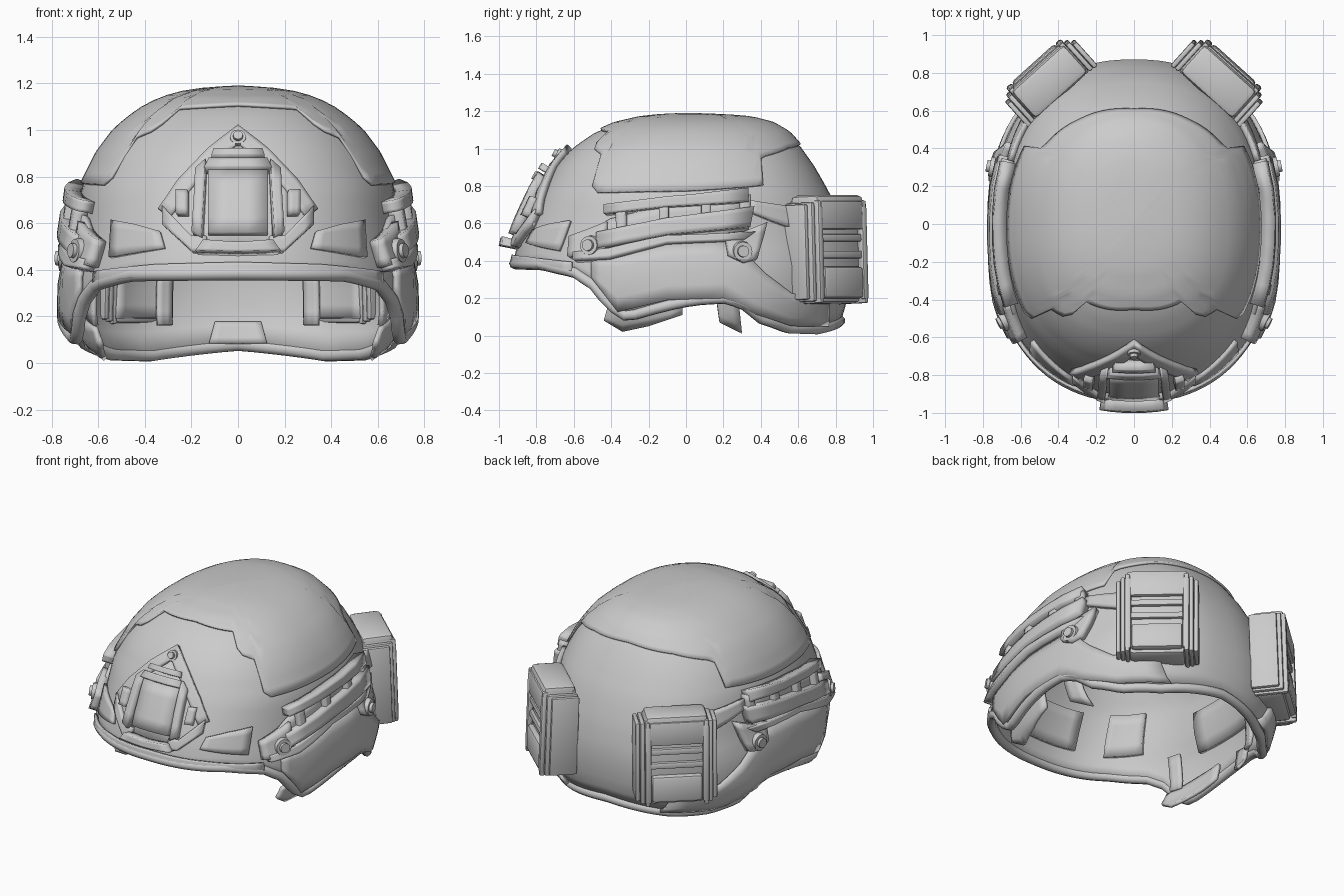
import bpy, bmesh, math
from mathutils import Matrix, Vector

if "Cube" in bpy.data.objects:
    bpy.data.objects.remove(bpy.data.objects["Cube"])

N = 2.3      # squareness of the horizontal sections
TOP = 1.178
# height, half width, front reach, back reach
SECTIONS = [(0.0, .665, .86, .77), (.08, .73, .88, .83), (.2, .757, .90, .865), (.38, .75, .925, .872),
            (.5, .71, .90, .855), (.6, .695, .86, .83), (.75, .675, .79, .775), (.9, .60, .70, .69),
            (1.0, .525, .61, .62), (1.08, .425, .495, .55), (1.13, .33, .38, .465),
            (1.16, .22, .25, .35), (1.172, .12, .14, .2), (1.178, .004, .004, .004)]
# angle from the front, height of the shell edge
RIM = [(0, .385), (35, .38), (52, .34), (60, .27), (66, .16), (72, .10), (82, .145), (92, .19), (101, .20),
       (108, .17), (116, .09), (130, .04), (150, .035), (180, .08)]
# lower edge of the raised crown panel, stepped at the front
CROWN = [(0, 1.10), (36, 1.085), (38, 1.0), (50, .96), (53, .76), (90, .77), (120, .80), (124, .95),
         (150, 1.0), (180, 1.02)]
SEG = 96


def lerp_table(table, k):
    if k <= table[0][0]:
        return table[0][1:]
    for a, b in zip(table, table[1:]):
        if k <= b[0]:
            t = (k - a[0]) / (b[0] - a[0])
            return tuple(p + (q - p) * t for p, q in zip(a[1:], b[1:]))
    return table[-1][1:]


def polar(deg, z, off=0):
    w, f, b = lerp_table(SECTIONS, z)
    s, c = math.sin(math.radians(deg)), math.cos(math.radians(deg))
    pw = lambda v: math.copysign(abs(v) ** (2 / N), v)
    return Vector(((w + off) * pw(s), -(f + off if c > 0 else b + off) * pw(c), z))


def front(x, z, off=0):
    w, f, b = lerp_table(SECTIONS, z)
    return Vector((x, -(f + off) * max(.02, 1 - (abs(x) / (w + off)) ** N) ** (1 / N), z))


def side(y, z, off=0):
    w, f, b = lerp_table(SECTIONS, z)
    reach = (f if y < 0 else b) + off
    return Vector(((w + off) * max(.02, 1 - (abs(y) / reach) ** N) ** (1 / N), y, z))


def edge(table, deg):
    return lerp_table(table, deg if deg <= 180 else 360 - deg)[0]


def make(name, verts, faces, smooth=30):
    me = bpy.data.meshes.new(name)
    me.from_pydata(verts, [], faces)
    ob = bpy.data.objects.new(name, me)
    bpy.context.collection.objects.link(ob)
    bpy.context.view_layer.objects.active = ob
    bpy.ops.object.select_all(action='DESELECT')
    ob.select_set(True)
    bpy.ops.object.shade_smooth_by_angle(angle=math.radians(smooth))
    return ob


def mirror(ob):
    ob.modifiers.new("mirror", 'MIRROR').use_axis = (True, False, False)


def thicken(ob, thick):
    so = ob.modifiers.new("thickness", 'SOLIDIFY')
    so.thickness, so.offset = abs(thick), (1 if thick > 0 else -1)


def dome(name, table, rows, thick):
    """Closed dome from the given lower edge up to the crown."""
    vs = []
    for j in range(rows):
        s = math.sin(j / rows * math.pi / 2)
        for i in range(SEG):
            d = 360 * i / SEG
            lo = edge(table, d)
            vs.append(polar(d, lo + (TOP - lo) * s))
    vs.append((0, 0, TOP))
    fs = [(j * SEG + i, j * SEG + (i + 1) % SEG, (j + 1) * SEG + (i + 1) % SEG, (j + 1) * SEG + i)
          for j in range(rows - 1) for i in range(SEG)]
    last = (rows - 1) * SEG
    fs += [(last + i, last + (i + 1) % SEG, len(vs) - 1) for i in range(SEG)]
    thicken(make(name, vs, fs, 40), thick)


def patch(name, fn, low, high, off, thick, mir=True, sub=3, rows=4):
    """Panel wrapped on the shell between a lower and an upper outline."""
    cols = []
    for i in range(len(low) - 1):
        last = i == len(low) - 2
        for k in range(sub + (1 if last else 0)):
            t = k / sub
            cols.append((Vector(low[i]).lerp(Vector(low[i + 1]), t),
                         Vector(high[i]).lerp(Vector(high[i + 1]), t)))
    vs = []
    for a, b in cols:
        for j in range(rows + 1):
            p = a.lerp(b, j / rows)
            vs.append(fn(p.x, p.y, off))
    r = rows + 1
    fs = [(i * r + j, (i + 1) * r + j, (i + 1) * r + j + 1, i * r + j + 1)
          for i in range(len(cols) - 1) for j in range(rows)]
    ob = make(name, vs, fs)
    thicken(ob, thick)
    if mir:
        mirror(ob)


def solid(name, bm, matrix, mir):
    bm.transform(matrix)
    ob = make(name, [v.co[:] for v in bm.verts], [[v.index for v in f.verts] for f in bm.faces])
    bm.free()
    if mir:
        mirror(ob)


def box(name, size, loc, frame, bevel=.02):
    bm = bmesh.new()
    bmesh.ops.create_cube(bm, size=1)
    bmesh.ops.scale(bm, vec=size, verts=bm.verts)
    bmesh.ops.bevel(bm, geom=bm.edges[:], offset=bevel, segments=2, affect='EDGES', profile=.5)
    solid(name, bm, frame @ Matrix.Translation(loc), True)


def bolt(name, pos, direction, radius, mir=True):
    turn = Matrix.Translation(pos) @ Vector(direction).to_track_quat('Z', 'Y').to_matrix().to_4x4()
    for tag, rad, depth in (("washer", radius, .05), ("head", radius * .6, .085)):
        bm = bmesh.new()
        bmesh.ops.create_cone(bm, cap_ends=True, segments=12, radius1=rad, radius2=rad * .85, depth=depth)
        solid(name + "_" + tag, bm, turn, mir)


# Main shell and raised crown panel
dome("shell", RIM, 22, -.035)
dome("crown_panel", CROWN, 14, .013)

# Edge trim that follows the rim
cu = bpy.data.curves.new("edge_trim", 'CURVE')
cu.dimensions, cu.bevel_depth, cu.bevel_resolution = '3D', .03, 2
sp = cu.splines.new('POLY')
sp.points.add(SEG - 1)
sp.use_cyclic_u = True
for i in range(SEG):
    d = 360 * i / SEG
    sp.points[i].co = (*polar(d, edge(RIM, d), -.008), 1)
bpy.context.collection.objects.link(bpy.data.objects.new("edge_trim", cu))

# Flare over the ears and the nape
patch("ear_flare", side,
      [(-.5, .31), (-.36, .13), (-.1, .19), (.2, .20), (.36, .12), (.55, .06), (.75, .06)],
      [(-.5, .39), (-.36, .44), (-.1, .49), (.25, .50), (.42, .33), (.55, .23), (.75, .18)], 0, .022)
# Brow ridge
patch("brow_ridge", polar, [(-52, .34), (-25, .38), (0, .38), (25, .38), (52, .34)],
      [(-52, .39), (-25, .42), (0, .43), (25, .42), (52, .39)], 0, .018, mir=False, sub=6)

# Side rails: base plate, two bars, front wedge, rear foot, cross pieces
patch("rail_base", side, [(-.58, .42), (-.4, .43), (-.1, .50), (.33, .54)],
      [(-.58, .50), (-.4, .62), (-.1, .70), (.33, .73)], 0, .025)
patch("rail_upper_bar", side, [(-.42, .64), (-.1, .68), (.32, .705)],
      [(-.42, .69), (-.1, .735), (.32, .765)], 0, .07)
patch("rail_lower_bar", side, [(-.46, .45), (-.1, .53), (.33, .57)],
      [(-.46, .54), (-.1, .62), (.35, .68)], 0, .075)
patch("rail_bottom_lip", side, [(-.58, .39), (-.4, .40), (-.1, .48), (.3, .50)],
      [(-.58, .43), (-.4, .45), (-.1, .525), (.36, .545)], 0, .06)
patch("rail_front_wedge", side, [(-.61, .41), (-.5, .40), (-.42, .42)],
      [(-.60, .52), (-.5, .56), (-.41, .60)], 0, .055)
patch("rail_rear_foot", side, [(.22, .42), (.30, .38), (.37, .40)],
      [(.2, .54), (.3, .55), (.42, .60)], 0, .05)
for y in (-.36, -.14, .08, .28):
    z = .67 + y * .12
    patch("rail_cross_piece", side, [(y, z - .1), (y + .05, z - .1)], [(y, z + .04), (y + .05, z + .04)], 0, .06)
bolt("rail_front_bolt", side(-.51, .48, .05), (1, -.5, .1), .06)
bolt("rail_rear_bolt", side(.30, .45, .04), (1, .2, 0), .06)
# Strap link between the rail and the rear pouch
patch("rear_strap", side, [(.33, .66), (.45, .61), (.56, .57)], [(.33, .72), (.45, .70), (.58, .68)], 0, .03)

# Front mount: frame, centre plate, clip and foot
patch("mount_backing", front, [(-.31, .58), (-.18, .47), (0, .47), (.18, .47), (.31, .58)],
      [(-.31, .68), (-.18, .82), (0, .98), (.18, .82), (.31, .68)], 0, .02, mir=False)
patch("mount_frame_arm", front, [(0, .93), (.12, .83), (.21, .72), (.28, .62)],
      [(0, 1.0), (.13, .90), (.25, .77), (.33, .65)], 0, .035)
patch("mount_frame_leg", front, [(.13, .47), (.19, .47), (.31, .58)],
      [(.13, .53), (.19, .53), (.31, .66)], 0, .045)
patch("mount_side_post", front, [(.145, .52), (.185, .54)], [(.13, .84), (.17, .80)], 0, .075)
patch("mount_side_lug", front, [(.205, .62), (.25, .62)], [(.205, .72), (.25, .72)], 0, .065)
patch("mount_plate", front, [(-.125, .54), (.125, .54)], [(-.125, .80), (.125, .80)], 0, .06, mir=False)
patch("mount_top_bar", front, [(-.14, .80), (.14, .80)], [(-.12, .84), (.12, .84)], 0, .08, mir=False)
patch("mount_clip", front, [(-.11, .855), (.11, .855)], [(-.10, .885), (.10, .885)], 0, .075, mir=False)
patch("mount_foot", front, [(-.17, .465), (0, .46), (.17, .465)],
      [(-.14, .505), (0, .50), (.14, .505)], 0, .095, mir=False)
bolt("mount_bolt", front(0, .96, .025), (0, -1, .5), .04, mir=False)
# Fabric patches on the brow
patch("brow_patch", front, [(.31, .49), (.43, .47), (.54, .45)], [(.33, .56), (.43, .59), (.53, .61)], 0, .022)

# Rear pouches, turned outward and leaning slightly with the shell
pouch = (Matrix.Translation((.45, .757, .45)) @ Matrix.Rotation(math.radians(-42), 4, 'Z')
         @ Matrix.Rotation(math.radians(2), 4, 'X'))
box("pouch_body", (.34, .17, .54), (0, 0, -.01), pouch, .03)
box("pouch_flap", (.38, .20, .10), (0, .005, .25), pouch, .03)
box("pouch_flap_front", (.33, .03, .15), (0, .10, .19), pouch, .01)
box("pouch_pocket", (.31, .06, .17), (0, .09, -.17), pouch, .02)
for z in (-.02, .07):
    box("pouch_strap", (.35, .03, .04), (0, .09, z), pouch, .008)
for s in (-1, 1):
    for k in range(3):
        box("pouch_side_rib", (.028, .21 - .02 * k, .55 - .02 * k),
            (s * (.178 + .028 * k), .01 - .014 * k, -.005), pouch, .01)
    box("pouch_edge_binding", (.04, .035, .5), (s * .175, .10, -.01), pouch, .012)

# Inner pads and harness
for d, w, lo, hi in ((42, 10, .48, .72), (95, 15, .38, .62), (146, 13, .19, .42)):
    patch("inner_pad", polar, [(d - w, lo), (d, lo), (d + w, lo)], [(d - w, hi), (d, hi), (d + w, hi)], -.03, -.045)
patch("front_pad", polar, [(-16, .5), (0, .5), (16, .5)], [(-16, .72), (0, .72), (16, .72)], -.03, -.045, mir=False)
patch("nape_pad", polar, [(172, .08), (180, .08), (188, .08)], [(174, .17), (180, .17), (186, .17)], -.03, -.03,
      mir=False)
for d in (68, 112, 155):
    patch("harness_strap", polar, [(d - 3, .16), (d + 3, .16)], [(d - 3, .40), (d + 3, .40)], -.075, -.02)
patch("front_harness_tab", side, [(-.44, .08), (-.34, .02), (-.2, .05), (-.02, .11)],
      [(-.42, .15), (-.34, .17), (-.2, .20), (-.02, .22)], -.06, -.02)
patch("rear_harness_tab", side, [(.18, .07), (.30, .01)], [(.16, .22), (.28, .20)], -.06, -.02)
